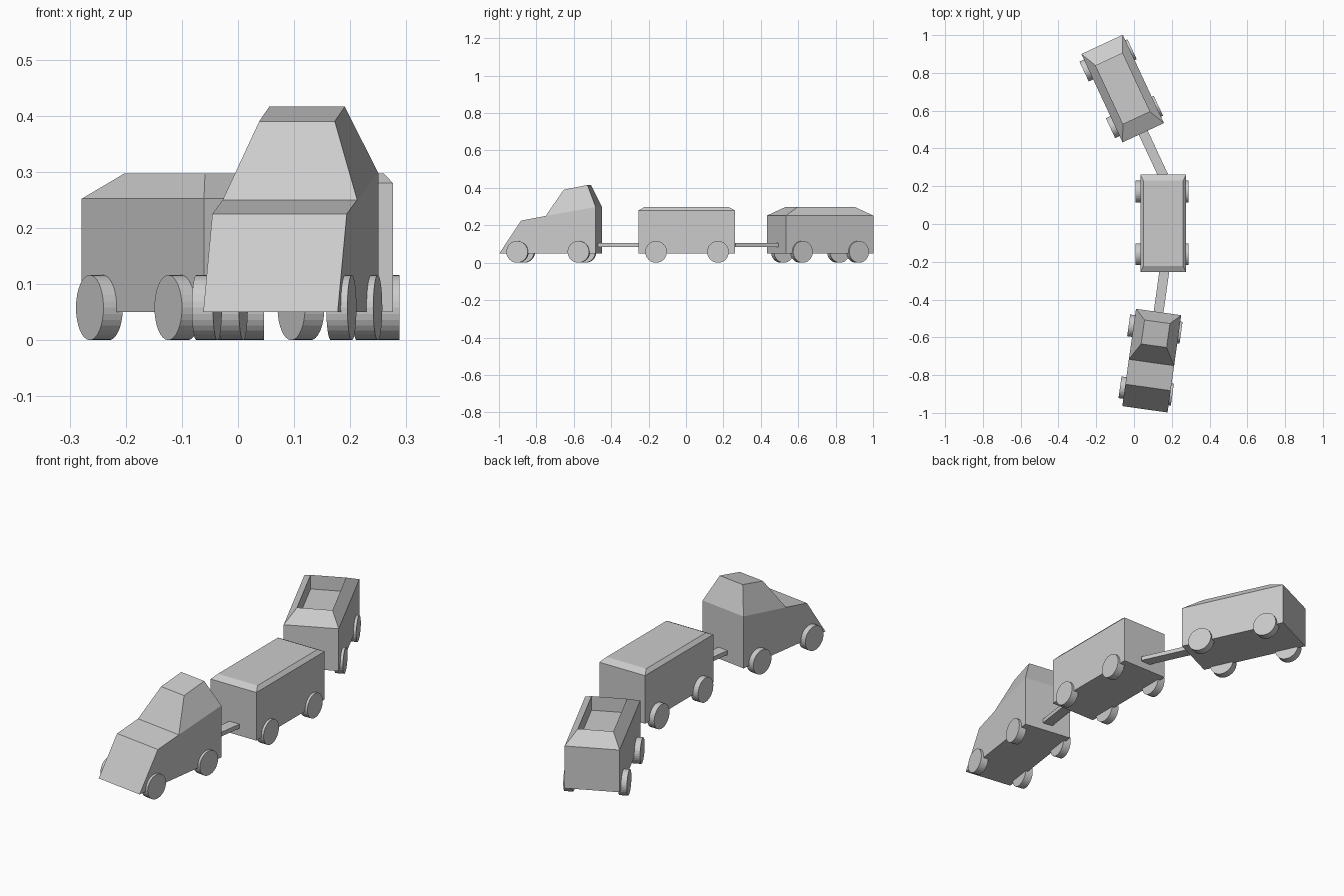
import bpy, bmesh
from math import radians, pi
from mathutils import Matrix, Vector

if "Cube" in bpy.data.objects:
    bpy.data.objects.remove(bpy.data.objects["Cube"])

HW, HL = 0.121, 0.258   # half width and half length of each vehicle body
FLOOR = 0.05


def finish(name, bm, frame):
    bmesh.ops.recalc_face_normals(bm, faces=bm.faces)
    mesh = bpy.data.meshes.new(name)
    bm.to_mesh(mesh)
    bm.free()
    ob = bpy.data.objects.new(name, mesh)
    ob.matrix_world = frame
    bpy.context.collection.objects.link(ob)
    return ob


def prism(profile, half_width):
    """Side profile of (y, z) points extruded across x."""
    bm = bmesh.new()
    face = bm.faces.new([bm.verts.new((-half_width, y, z)) for y, z in profile])
    ext = bmesh.ops.extrude_face_region(bm, geom=[face])["geom"]
    verts = [v for v in ext if isinstance(v, bmesh.types.BMVert)]
    bmesh.ops.translate(bm, verts=verts, vec=(2 * half_width, 0, 0))
    bmesh.ops.recalc_face_normals(bm, faces=bm.faces)
    return bm


def raise_face(bm, face, half_width, front, back):
    """Extrude a quad to a new quad given by front and back (y, z)."""
    mid = face.calc_center_median().y
    new = bmesh.ops.extrude_discrete_faces(bm, faces=[face])["faces"][0]
    for v in new.verts:
        y, z = front if v.co.y < mid else back
        v.co = (half_width if v.co.x > 0 else -half_width, y, z)
    return new


def box(name, frame, size, centre):
    bm = bmesh.new()
    bmesh.ops.create_cube(bm, size=1, matrix=Matrix.Translation(centre) @ Matrix.Diagonal((*size, 1)))
    return finish(name, bm, frame)


def wheels(name, frame):
    for side, x in (("left", -0.128), ("right", 0.114)):
        for end, y in (("front", -0.163), ("back", 0.168)):
            bm = bmesh.new()
            bmesh.ops.create_cone(
                bm, cap_ends=True, segments=32, radius1=0.058, radius2=0.058, depth=0.038,
                matrix=Matrix.Translation((x, y, 0.058)) @ Matrix.Rotation(pi / 2, 4, "Y"))
            finish(f"{name}_wheel_{end}_{side}", bm, frame)


def wagon_body(edge_z, top_z, inset_x, inset_y):
    bm = prism([(-HL, FLOOR), (HL, FLOOR), (HL, edge_z), (-HL, edge_z)], HW)
    top = max(bm.faces, key=lambda f: f.calc_center_median().z)
    top = raise_face(bm, top, HW - inset_x, (inset_y - HL, top_z), (HL - inset_y, top_z))
    return bm, top


def frame_at(x, y, degrees):
    return Matrix.Translation((x, y, 0)) @ Matrix.Rotation(radians(degrees), 4, "Z")


engine = frame_at(0.094, -0.7235, -8)
middle = frame_at(0.155, 0.003, 0)
rear = frame_at(-0.06, 0.717, 25)

# Engine: wedge hood with tapered cab
bm = prism([(-0.26, FLOOR), (0.26, FLOOR), (0.26, 0.298), (-0.01, 0.25), (-0.143, 0.225)], HW)
cab_base = min(bm.faces, key=lambda f: (f.calc_center_median() - Vector((0, 0.125, 0.274))).length)
raise_face(bm, cab_base, 0.068, (0.08, 0.39), (0.208, 0.416))
finish("engine_body", bm, engine)

# Middle wagon: closed box with chamfered lid
bm, _ = wagon_body(0.28, 0.297, 0.016, 0.032)
finish("closed_wagon_body", bm, middle)

# Rear wagon: sloped rim around an open bin
bm, top = wagon_body(0.252, 0.297, 0.043, 0.088)
raise_face(bm, top, HW - 0.043, (0.088 - HL, 0.23), (HL - 0.088, 0.23))
finish("open_wagon_body", bm, rear)

# Wheels
for name, frame in (("engine", engine), ("closed_wagon", middle), ("open_wagon", rear)):
    wheels(name, frame)

# Couplers
box("front_coupler", engine, (0.052, 0.24, 0.02), (0, 0.365, 0.095))
box("rear_coupler", rear, (0.052, 0.27, 0.02), (0, -0.375, 0.095))
